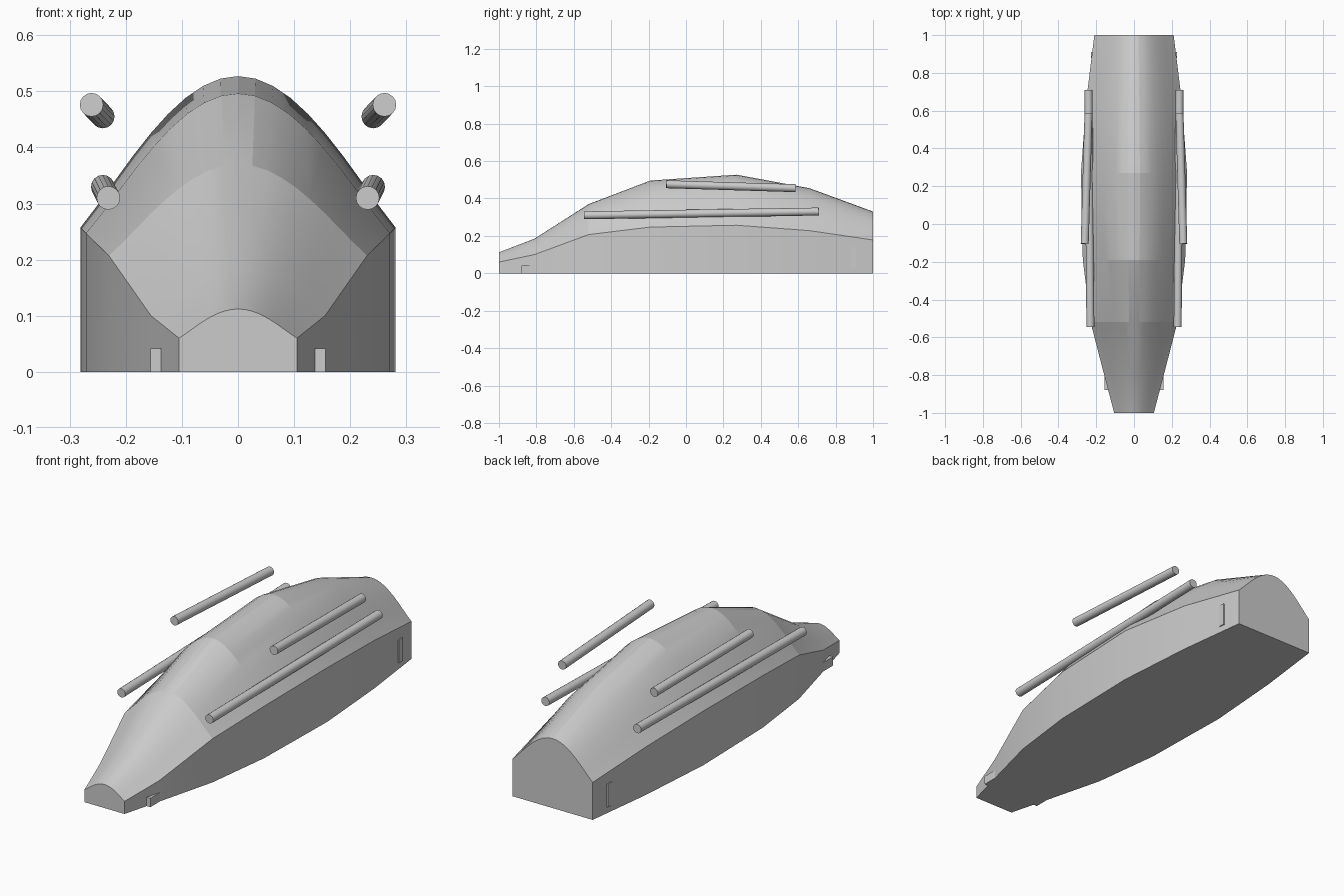
import bpy, bmesh, math
from mathutils import Vector

if "Cube" in bpy.data.objects:
    bpy.data.objects.remove(bpy.data.objects["Cube"])


def make_object(name, bm, angle=None):
    bmesh.ops.recalc_face_normals(bm, faces=bm.faces)
    mesh = bpy.data.meshes.new(name)
    bm.to_mesh(mesh)
    bm.free()
    ob = bpy.data.objects.new(name, mesh)
    bpy.context.collection.objects.link(ob)
    if angle:
        bpy.ops.object.select_all(action='DESELECT')
        ob.select_set(True)
        bpy.context.view_layer.objects.active = ob
        bpy.ops.object.shade_smooth_by_angle(angle=math.radians(angle))
    return ob


def box(name, lo, hi):
    bm = bmesh.new()
    bmesh.ops.create_cube(bm, size=1)
    for v in bm.verts:
        v.co = [l + (c + 0.5) * (h - l) for c, l, h in zip(v.co, lo, hi)]
    return make_object(name, bm)


def rod(name, start, end, radius=0.021):
    a, b = Vector(start), Vector(end)
    bm = bmesh.new()
    bmesh.ops.create_cone(bm, cap_ends=True, segments=16, radius1=radius,
                          radius2=radius, depth=(b - a).length)
    ob = make_object(name, bm, 30)
    ob.location = (a + b) / 2
    ob.rotation_euler = (b - a).to_track_quat('Z', 'Y').to_euler()


# Hull: arched cross-sections lofted from nose to tail
# (y, half width, shoulder height, crown height)
stations = [
    (-1.0, 0.105, 0.06, 0.112),
    (-0.81, 0.155, 0.10, 0.185),
    (-0.52, 0.23, 0.207, 0.37),
    (-0.19, 0.271, 0.247, 0.496),
    (0.27, 0.281, 0.257, 0.527),
    (0.66, 0.252, 0.228, 0.455),
    (1.0, 0.21, 0.178, 0.33),
]
SEGMENTS = 18
bm = bmesh.new()
rings = []
for y, w, side, top in stations:
    pts = [(w, 0)]
    for i in range(SEGMENTS + 1):
        u = 1 - 2 * i / SEGMENTS
        pts.append((w * u, side + (top - side) * max(0, math.cos(math.pi / 2 * u)) ** 1.08))
    pts.append((-w, 0))
    rings.append([bm.verts.new((x, y, z)) for x, z in pts])
for a, b in zip(rings, rings[1:]):
    for i in range(len(a)):
        j = (i + 1) % len(a)
        bm.faces.new((a[i], a[j], b[j], b[i]))
bm.faces.new(rings[0])
bm.faces.new(rings[-1])
make_object("hull", bm, 12)

# Side rods, nose tabs and tail plates, mirrored left and right
for side, s in (("left", -1), ("right", 1)):
    rod(f"lower_rod_{side}", (s * 0.231, -0.545, 0.31), (s * 0.241, 0.71, 0.33))
    rod(f"upper_rod_{side}", (s * 0.261, -0.105, 0.476), (s * 0.241, 0.585, 0.455))
    for name, x0, x1, y0, y1, z0, z1 in (
            ("nose_tab", 0.137, 0.156, -0.88, -0.80, 0.0, 0.042),
            ("tail_plate", 0.205, 0.228, 0.88, 0.91, 0.03, 0.14)):
        xs = sorted((s * x0, s * x1))
        box(f"{name}_{side}", (xs[0], y0, z0), (xs[1], y1, z1))
